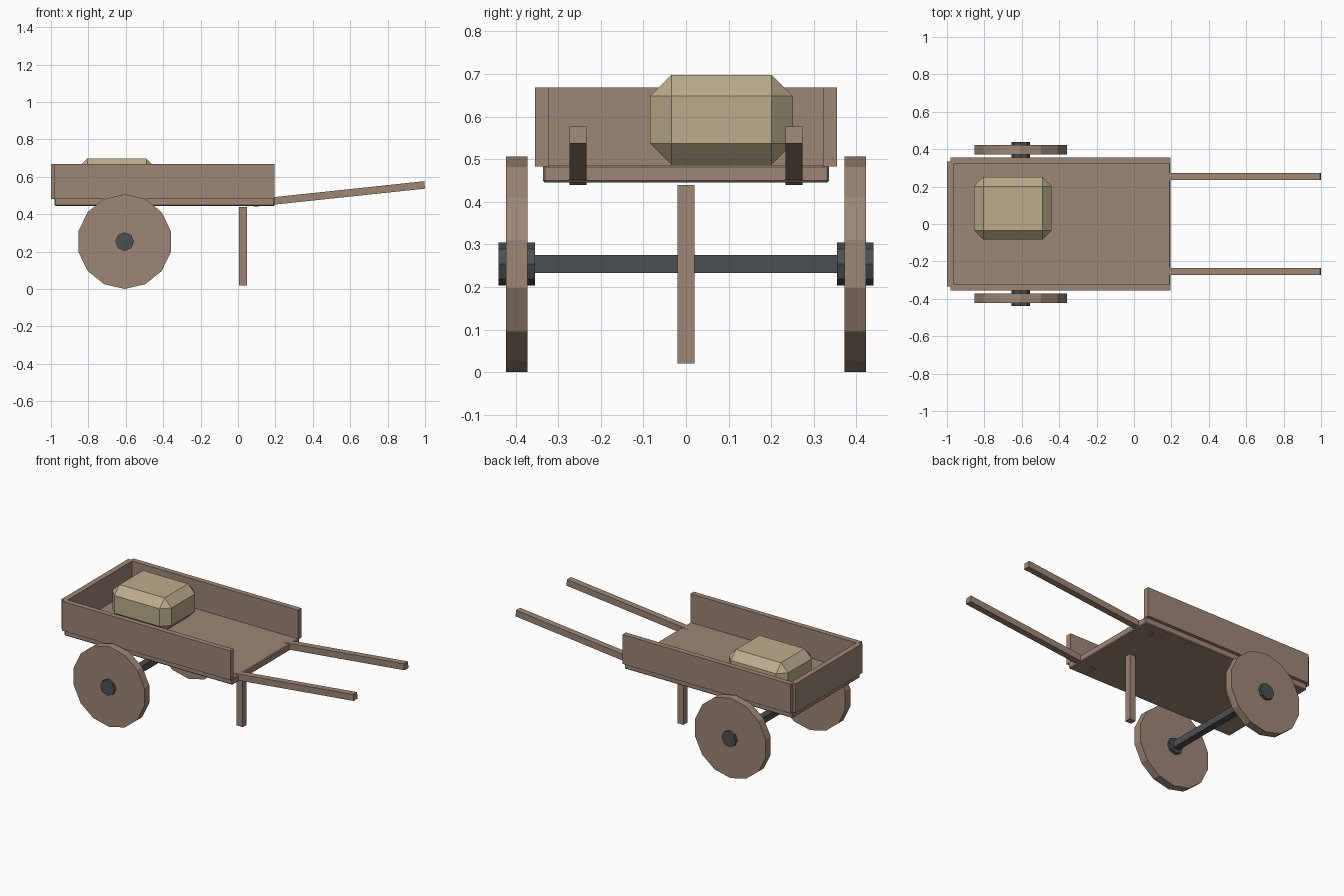
import bpy, bmesh, math
from mathutils import Matrix, Vector

cube = bpy.data.objects.get("Cube")
if cube:
    bpy.data.objects.remove(cube, do_unlink=True)


def material(name, rgb):
    mat = bpy.data.materials.new(name)
    mat.use_nodes = True
    mat.diffuse_color = (*rgb, 1)
    mat.node_tree.nodes["Principled BSDF"].inputs["Base Color"].default_value = (*rgb, 1)
    return mat


WOOD = material("brown wood", (0.34, 0.24, 0.18))
IRON = material("dark iron", (0.073, 0.08, 0.084))
CLOTH = material("tan cloth", (0.50, 0.42, 0.265))


def finish(name, bm, mat):
    bmesh.ops.recalc_face_normals(bm, faces=bm.faces)
    mesh = bpy.data.meshes.new(name)
    bm.to_mesh(mesh)
    bm.free()
    mesh.materials.append(mat)
    obj = bpy.data.objects.new(name, mesh)
    bpy.context.collection.objects.link(obj)
    return obj


def box(name, low, high, mat, chamfer=0):
    """Box between two corners, with optional flat chamfers."""
    low, high = Vector(low), Vector(high)
    bm = bmesh.new()
    bmesh.ops.create_cube(bm, size=1, matrix=Matrix.Translation((low + high) / 2)
                          @ Matrix.Diagonal((*(high - low), 1)))
    if chamfer:
        bmesh.ops.bevel(bm, geom=bm.edges[:], offset=chamfer, segments=1,
                        profile=0.5, affect='EDGES')
    return finish(name, bm, mat)


def disc(name, centre, radius, width, sides, mat):
    """Flat-sided disc across y with a corner pointing straight up."""
    bm = bmesh.new()
    bmesh.ops.create_cone(bm, cap_ends=True, segments=sides, radius1=radius,
                          radius2=radius, depth=width)
    first = max(bm.verts, key=lambda v: v.co.y)
    turn = math.pi / 2 - math.atan2(first.co.y, first.co.x)
    bmesh.ops.transform(bm, verts=bm.verts, matrix=Matrix.Translation(centre)
                        @ Matrix.Rotation(math.pi / 2, 4, 'X')
                        @ Matrix.Rotation(turn, 4, 'Z'))
    return finish(name, bm, mat)


# Tray
box("tray_floor", (-0.98, -0.336, 0.445), (0.196, 0.336, 0.487), WOOD, 0.005)
box("end_wall", (-1.0, -0.333, 0.483), (-0.965, 0.333, 0.668), WOOD)

# Paired parts
AXLE_X, AXLE_Z = -0.606, 0.254
tilt = math.radians(6.05)
for side, s in (("left", 1), ("right", -1)):
    ys = sorted((s * 0.321, s * 0.355))
    box(side + "_side_wall", (-0.98, ys[0], 0.483), (0.195, ys[1], 0.668), WOOD)
    disc(side + "_wheel", (AXLE_X, s * 0.397, AXLE_Z), 0.253, 0.05, 14, WOOD)
    disc(side + "_hub", (AXLE_X, s * 0.397, AXLE_Z), 0.05, 0.085, 8, IRON)
    # Handle built back from its outer end, then tilted upwards
    handle = box(side + "_handle", (-0.92, -0.02, 0), (0, 0.02, 0.04), WOOD)
    handle.data.transform(Matrix.Translation((1.0, s * 0.254, 0.537))
                          @ Matrix.Rotation(-tilt, 4, 'Y'))

# Axle and prop leg
box("axle", (AXLE_X - 0.021, -0.38, 0.233), (AXLE_X + 0.021, 0.38, 0.275), IRON)
box("prop_leg", (0.005, -0.02, 0.02), (0.047, 0.02, 0.44), WOOD)

# Cargo
box("sack", (-0.855, -0.084, 0.487), (-0.44, 0.251, 0.698), CLOTH, 0.05)
